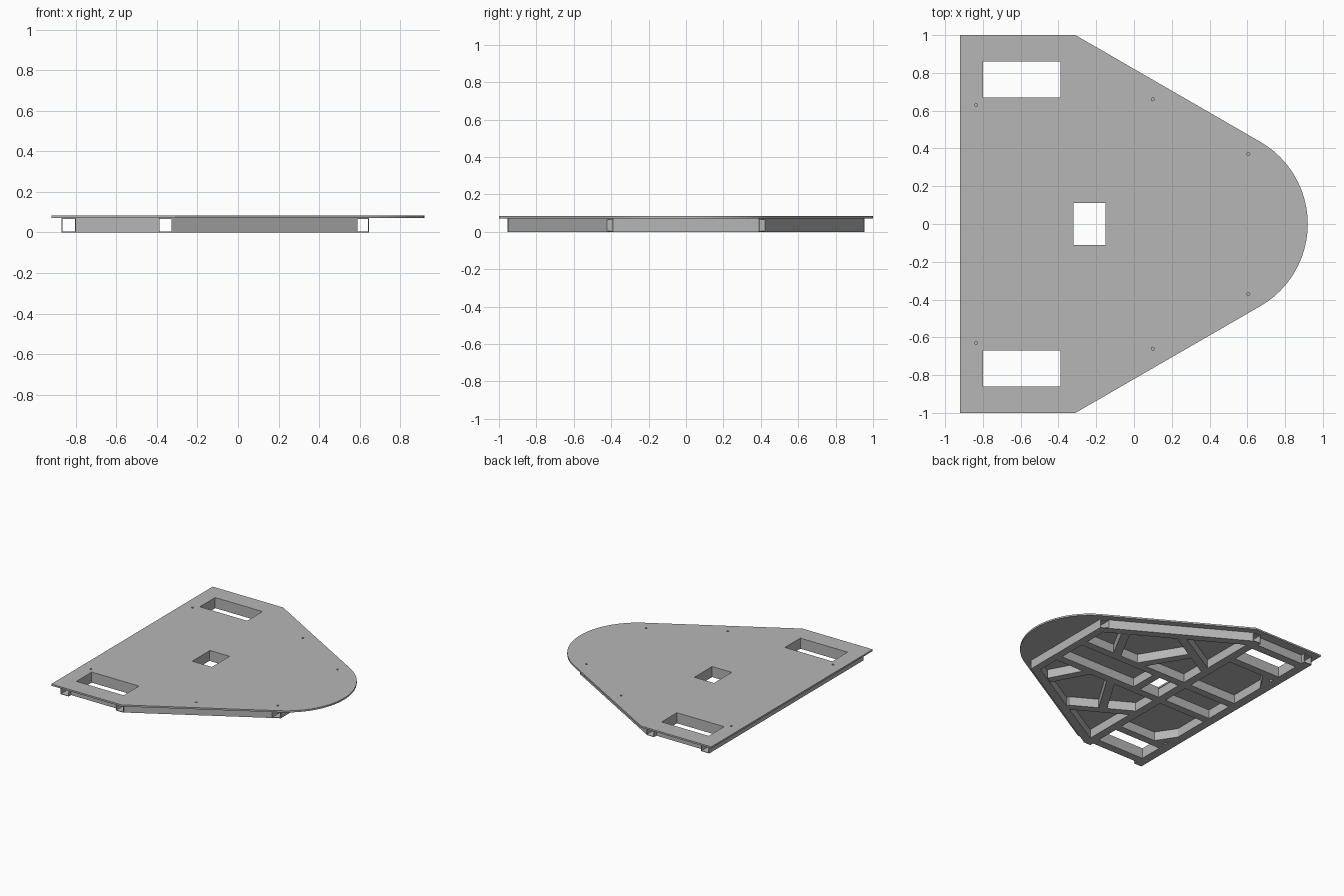
import bpy
import bmesh
import math

cube = bpy.data.objects.get("Cube")
if cube:
    bpy.data.objects.remove(cube, do_unlink=True)

grey = bpy.data.materials.new("plain_grey")
grey.use_nodes = True
grey.diffuse_color = (0.47, 0.47, 0.47, 1)
grey.node_tree.nodes["Principled BSDF"].inputs["Base Color"].default_value = grey.diffuse_color

BEAM_TOP = 0.07
PLATE_TOP = 0.083
W = 0.062


def prism(name, loops, z0=0.0, z1=BEAM_TOP):
    """Extruded flat outline; loops after the first are holes."""
    curve = bpy.data.curves.new(name, 'CURVE')
    curve.dimensions = '2D'
    curve.fill_mode = 'BOTH'
    curve.extrude = (z1 - z0) / 2
    for loop in loops:
        spline = curve.splines.new('POLY')
        spline.points.add(len(loop) - 1)
        for point, (x, y) in zip(spline.points, loop):
            point.co = (x, y, 0, 1)
        spline.use_cyclic_u = True
        spline.use_smooth = False
    temp = bpy.data.objects.new(name + "_outline", curve)
    bpy.context.collection.objects.link(temp)
    bpy.context.view_layer.update()
    mesh = bpy.data.meshes.new_from_object(temp.evaluated_get(bpy.context.evaluated_depsgraph_get()))
    bpy.data.objects.remove(temp, do_unlink=True)
    bm = bmesh.new()
    bm.from_mesh(mesh)
    bmesh.ops.remove_doubles(bm, verts=bm.verts, dist=0.0001)
    bmesh.ops.translate(bm, verts=bm.verts, vec=(0, 0, (z0 + z1) / 2))
    finish(name, bm, mesh)


def finish(name, bm, mesh):
    bmesh.ops.recalc_face_normals(bm, faces=bm.faces)
    for face in bm.faces:
        face.smooth = False
        face.material_index = 0
    bm.to_mesh(mesh)
    bm.free()
    mesh.name = name
    mesh.materials.clear()
    mesh.materials.append(grey)
    obj = bpy.data.objects.new(name, mesh)
    bpy.context.collection.objects.link(obj)


def rect(x0, x1, y0, y1):
    return [(x0, y0), (x1, y0), (x1, y1), (x0, y1)]


def circle(cx, cy, r, n=12):
    return [(cx + r * math.cos(2 * math.pi * i / n), cy + r * math.sin(2 * math.pi * i / n))
            for i in range(n)]


def slant(p, q, depth):
    """Sloping beam whose ends are cut at constant x."""
    return [p, q, (q[0], q[1] - depth), (p[0], p[1] - depth)]


def bar(p, q, width=W):
    """Sloping beam with square ends."""
    dx, dy = q[0] - p[0], q[1] - p[1]
    k = width / 2 / math.hypot(dx, dy)
    nx, ny = -dy * k, dx * k
    return [(p[0] + nx, p[1] + ny), (q[0] + nx, q[1] + ny),
            (q[0] - nx, q[1] - ny), (p[0] - nx, p[1] - ny)]


def tube(name, x0, x1, end0, end1, wall=0.004):
    """Open square tube along y; ends may be mitred."""
    def end_y(x):
        return end0 + (end1 - end0) * (x - x0) / (x1 - x0)
    bm = bmesh.new()
    rings = []
    for t in (0, wall):
        for side in (-1, 1):
            corners = [(x0 + t, t), (x1 - t, t), (x1 - t, BEAM_TOP - t), (x0 + t, BEAM_TOP - t)]
            rings.append([bm.verts.new((x, side * end_y(x), z)) for x, z in corners])
    for a, b in ((0, 1), (2, 3), (0, 2), (1, 3)):
        for i in range(4):
            j = (i + 1) % 4
            bm.faces.new((rings[a][i], rings[a][j], rings[b][j], rings[b][i]))
    finish(name, bm, bpy.data.meshes.new(name))


# Deck plate with rounded nose, wheel openings, centre opening and screw holes
nose_x, nose_r = 0.418, 0.502
arc = [(nose_x + nose_r * math.cos(math.radians(a)), nose_r * math.sin(math.radians(a)))
       for a in range(-60, 61, 5)]
outline = [(-0.31, 1), (-0.92, 1), (-0.92, -1), (-0.31, -1)] + arc
holes = [rect(-0.32, -0.15, -0.11, 0.11)]
for s in (1, -1):
    holes.append(rect(-0.80, -0.39, *sorted((s * 0.67, s * 0.86))))
    holes += [circle(x, s * y, 0.008) for x, y in ((-0.835, 0.63), (0.1, 0.66), (0.605, 0.37))]
prism("deck_plate", [outline] + holes, BEAM_TOP, PLATE_TOP)

# Hollow cross tubes
tube("rear_tube", -0.87, -0.80, 0.955, 0.955)
tube("middle_tube", -0.39, -0.325, 0.955, 0.955)
tube("nose_tube", 0.585, 0.645, 0.425, 0.39)

# Beams repeated on both sides
half_frame = {
    "edge_beam": slant((-0.325, 0.95), (0.585, 0.425), 0.072),
    "side_beam": rect(-0.80, -0.39, 0.86, 0.925),
    "wheel_beam": rect(-0.80, -0.39, 0.608, 0.67),
    "rear_spine": rect(-0.80, -0.39, 0.11, 0.172),
    "front_spine": rect(-0.325, 0.585, 0.11, 0.172),
    "long_brace": slant((-0.325, 0.44), (0.10, 0.685), 0.072),
    "short_brace": bar((0.09, 0.15), (-0.13, 0.51)),
    "nose_brace": bar((0.29, 0.15), (0.44, 0.43)),
    "corner_gusset": [(-0.80, 0.46), (-0.70, 0.61), (-0.77, 0.61), (-0.80, 0.565)],
}
for label, s in (("left", 1), ("right", -1)):
    for part, points in half_frame.items():
        prism(f"{part}_{label}", [[(x, s * y) for x, y in points]])

# Short crosspiece in front of the centre opening
prism("centre_crosspiece", [rect(-0.15, -0.088, -0.11, 0.11)])
